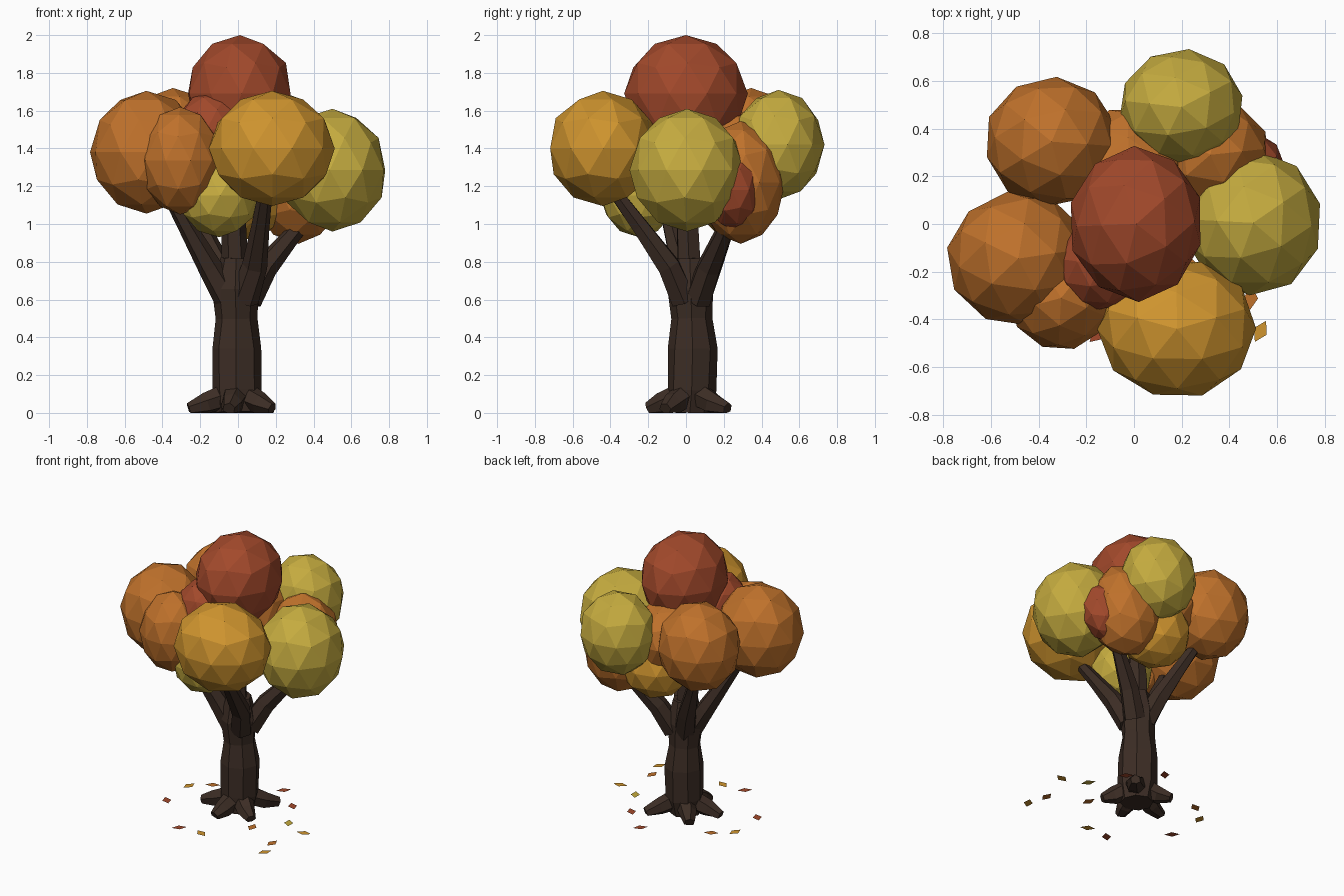
import bpy, bmesh, math, random
from mathutils import Vector, Matrix

if "Cube" in bpy.data.objects:
    bpy.data.objects.remove(bpy.data.objects["Cube"])

random.seed(4)


def material(name, rgb):
    m = bpy.data.materials.new(name)
    m.diffuse_color = (*rgb, 1)
    m.use_nodes = True
    m.node_tree.nodes["Principled BSDF"].inputs["Base Color"].default_value = m.diffuse_color
    return m


RED = material("red_leaf", (0.36, 0.066, 0.024))
ORANGE = material("orange_leaf", (0.52, 0.165, 0.024))
GOLD = material("gold_leaf", (0.63, 0.30, 0.028))
OLIVE = material("olive_leaf", (0.56, 0.41, 0.05))
BARK = material("bark", (0.045, 0.026, 0.018))


def finish(bm, name, mat):
    bmesh.ops.recalc_face_normals(bm, faces=bm.faces)
    me = bpy.data.meshes.new(name)
    bm.to_mesh(me)
    bm.free()
    me.materials.append(mat)
    ob = bpy.data.objects.new(name, me)
    bpy.context.collection.objects.link(ob)
    return ob


def limb(name, path, sides):
    """Faceted tube through (x, y, z, radius) points, kept above the ground."""
    bm = bmesh.new()
    pts = [Vector(p[:3]) for p in path]
    rings = []
    for i, p in enumerate(pts):
        d = pts[min(i + 1, len(pts) - 1)] - pts[max(i - 1, 0)]
        q = Vector((0, 0, 1)).rotation_difference(d.normalized())
        ring = []
        for k in range(sides):
            a = 2 * math.pi * k / sides
            r = path[i][3] * random.uniform(0.94, 1.06)
            v = p + q @ Vector((r * math.cos(a), r * math.sin(a), 0))
            v.z = max(v.z, 0)
            ring.append(bm.verts.new(v))
        rings.append(ring)
    for a, b in zip(rings, rings[1:]):
        for k in range(sides):
            n = (k + 1) % sides
            bm.faces.new((a[k], a[n], b[n], b[k]))
    bm.faces.new(rings[0][::-1])
    bm.faces.new(rings[-1])
    return finish(bm, name, BARK)


# Trunk
limb("trunk", [(-0.01, 0.02, 0, 0.11), (-0.01, 0.03, 0.12, 0.13),
               (-0.01, 0.035, 0.34, 0.128), (-0.01, 0.03, 0.5, 0.108),
               (-0.015, 0.025, 0.66, 0.118), (-0.01, 0.02, 0.82, 0.085)], 8)

# Root flare
for i, (x, y) in enumerate([(0.18, -0.11), (-0.05, -0.2), (-0.26, -0.03),
                            (-0.16, 0.19), (0.17, 0.22)]):
    limb(f"root_{i + 1}", [(0.25 * x, 0.02 + 0.25 * y, 0.09, 0.07),
                           (0.65 * x, 0.65 * y, 0.05, 0.06),
                           (x, y, 0.02, 0.035)], 6)

# Branches: mid point, then tip inside the foliage
for i, (mid, tip) in enumerate([
        ((0.09, -0.09, 0.78), (0.15, -0.4, 1.2)),
        ((0.14, 0.12, 0.77), (0.42, 0.26, 1.1)),
        ((-0.15, -0.02, 0.77), (-0.38, -0.13, 1.18)),
        ((-0.1, 0.13, 0.78), (-0.3, 0.3, 1.2)),
        ((-0.02, 0.01, 0.95), (0.0, 0.0, 1.5))]):
    m, t = Vector(mid), Vector(tip)
    s = Vector((0.35 * m.x, 0.02 + 0.35 * m.y, 0.6))
    limb(f"branch_{i + 1}", [(*s, 0.075), (*m, 0.066),
                             (*m.lerp(t, 0.5), 0.048), (*t, 0.035)], 6)

# Foliage clumps: material, centre, radii (half extents)
clumps = [
    (RED, (0.01, 0, 1.69), (0.28, 0.32, 0.31)),
    (GOLD, (0.18, -0.44, 1.4), (0.33, 0.29, 0.305)),
    (OLIVE, (0.5, 0.005, 1.285), (0.285, 0.3, 0.325)),
    (OLIVE, (0.2, 0.49, 1.42), (0.26, 0.24, 0.29)),
    (ORANGE, (-0.485, -0.145, 1.38), (0.295, 0.28, 0.325)),
    (ORANGE, (-0.345, 0.345, 1.41), (0.28, 0.27, 0.31)),
    (ORANGE, (-0.305, -0.31, 1.335), (0.215, 0.22, 0.285)),
    (RED, (-0.14, -0.17, 1.5), (0.19, 0.19, 0.2)),
    (ORANGE, (0.32, 0.29, 1.22), (0.25, 0.235, 0.325)),
    (RED, (0.43, 0.25, 1.18), (0.2, 0.15, 0.21)),
    (OLIVE, (-0.1, -0.25, 1.15), (0.21, 0.2, 0.22)),
    (GOLD, (0.05, 0.27, 1.16), (0.24, 0.23, 0.24)),
    (ORANGE, (-0.02, 0.22, 1.36), (0.24, 0.27, 0.25)),
]
for i, (mat, c, r) in enumerate(clumps):
    bm = bmesh.new()
    bmesh.ops.create_icosphere(bm, subdivisions=2, radius=1)
    turn = Matrix.Rotation(random.uniform(0, 6.28), 3, 'Z')
    for v in bm.verts:
        j = random.uniform(0.995, 1.025) if abs(v.co.z) < 0.99 else 1
        p = turn @ v.co
        v.co = Vector((c[0] + p.x * r[0] * j, c[1] + p.y * r[1] * j, c[2] + p.z * r[2]))
    finish(bm, f"foliage_{i + 1}", mat)

# Fallen leaves
leaves = [(GOLD, -0.47, 0.11), (RED, -0.46, -0.16), (ORANGE, -0.35, 0.21),
          (RED, -0.15, -0.46), (GOLD, 0.02, -0.45), (ORANGE, 0.24, -0.18),
          (OLIVE, 0.4, 0.01), (GOLD, 0.57, -0.06), (RED, 0.27, 0.24),
          (RED, 0.08, 0.41), (GOLD, 0.53, -0.45), (ORANGE, 0.49, -0.31)]
for i, (mat, x, y) in enumerate(leaves):
    bm = bmesh.new()
    a = random.uniform(0, 6.28)
    outline = [(0.05, 0), (0, 0.03), (-0.05, 0), (0, -0.03)]
    vs = [bm.verts.new((x + p * math.cos(a) - q * math.sin(a),
                        y + p * math.sin(a) + q * math.cos(a), 0.008))
          for p, q in outline]
    bm.faces.new(vs)
    finish(bm, f"fallen_leaf_{i + 1}", mat)
